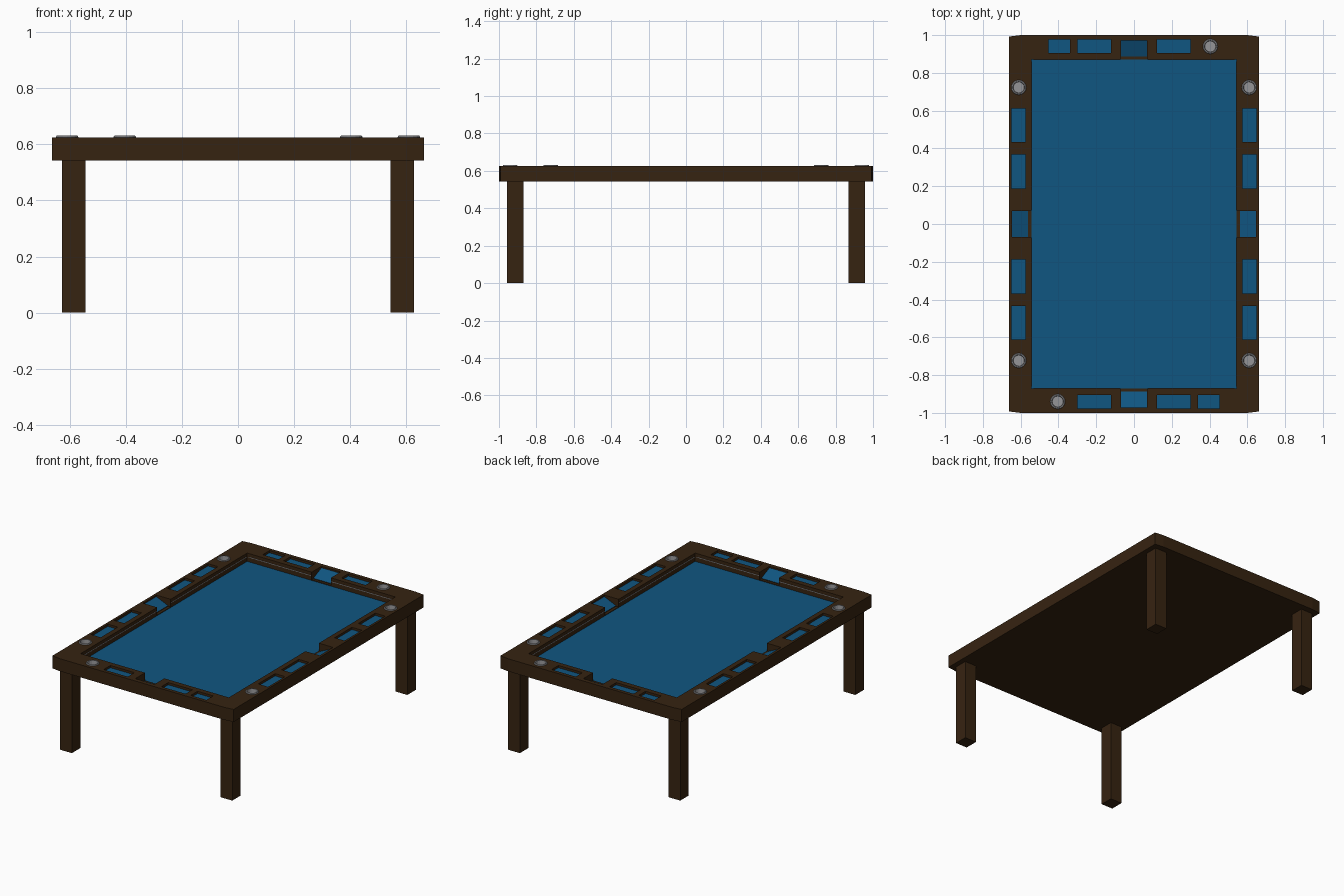
import bpy, bmesh
from math import pi, cos, sin
from mathutils import Matrix, Vector

if "Cube" in bpy.data.objects:
    bpy.data.objects.remove(bpy.data.objects["Cube"])

TOP, BOTTOM, FELT_Z = 0.625, 0.542, 0.57
FIELD_X, FIELD_Y = 0.542, 0.87


def material(name, colour):
    m = bpy.data.materials.new(name)
    m.use_nodes = True
    m.diffuse_color = (*colour, 1)
    m.node_tree.nodes["Principled BSDF"].inputs["Base Color"].default_value = (*colour, 1)
    return m


wood = material("dark wood", (0.037, 0.017, 0.0055))
felt = material("blue felt", (0.005, 0.092, 0.22))
metal = material("grey metal", (0.30, 0.30, 0.31))


def add_box(bm, x0, x1, y0, y1, z0, z1):
    centre = Vector((x0 + x1, y0 + y1, z0 + z1)) / 2
    size = Matrix.Diagonal((x1 - x0, y1 - y0, z1 - z0, 1))
    bmesh.ops.create_cube(bm, size=1, matrix=Matrix.Translation(centre) @ size)


def add_prism(bm, points, direction):
    face = bm.faces.new([bm.verts.new(p) for p in points])
    grown = bmesh.ops.extrude_face_region(bm, geom=[face])["geom"]
    moved = [v for v in grown if isinstance(v, bmesh.types.BMVert)]
    bmesh.ops.translate(bm, verts=moved, vec=direction)


def finish(bm, name, *mats):
    bmesh.ops.recalc_face_normals(bm, faces=bm.faces)
    mesh = bpy.data.meshes.new(name)
    bm.to_mesh(mesh)
    bm.free()
    obj = bpy.data.objects.new(name, mesh)
    bpy.context.collection.objects.link(obj)
    for m in mats:
        mesh.materials.append(m)
    return obj


# Table slab, with slightly tapered corners
bm = bmesh.new()
quarter = [(0.663, 0.992), (0.6, 1.0)]
outline = quarter + [(-x, y) for x, y in reversed(quarter)]
outline += [(-x, -y) for x, y in outline]
add_prism(bm, [(x, y, BOTTOM) for x, y in outline], (0, 0, TOP - BOTTOM))
table = finish(bm, "table_top", wood, felt)

# Cup positions: two on each long side, one on each short side
cups = [(sx * 0.61, sy * 0.723) for sx in (-1, 1) for sy in (-1, 1)]
cups += [(0.404, 0.94), (-0.404, -0.94)]

# Recessed playing field, chip trays and cup holes
bm = bmesh.new()
add_box(bm, -FIELD_X, FIELD_X, -FIELD_Y, FIELD_Y, FELT_Z, 0.7)
TRAY_Z = TOP - 0.015
for s in (-1, 1):
    for a, b in ((0.187, 0.368), (0.434, 0.612)):
        for t in (-1, 1):
            ys = sorted((t * a, t * b))
            xs = sorted((s * 0.575, s * 0.648))
            add_box(bm, *xs, *ys, TRAY_Z, 0.7)
    for a, b in ((-0.453, -0.338), (-0.3, -0.123), (0.123, 0.3)):
        xs = sorted((s * a, s * b))
        ys = sorted((s * 0.905, s * 0.976))
        add_box(bm, *xs, *ys, TRAY_Z, 0.7)
for x, y in cups:
    bmesh.ops.create_cone(bm, cap_ends=True, segments=16, radius1=0.037, radius2=0.037,
                          depth=0.1, matrix=Matrix.Translation((x, y, 0.648)))
recess_cutter = finish(bm, "recess_cutter")

# Sloped slots through the middle of each rail
bm = bmesh.new()
slope = [(0, 0.7), (0, 0.615), (-0.085, 0.578), (-0.085, 0.574), (-0.13, 0.574), (-0.13, 0.7)]
for i, reach in enumerate((0.646, 0.972, 0.646, 0.972)):
    turn = Matrix.Rotation(i * pi / 2, 3, "Z")
    points = [turn @ Vector((reach + r, -0.07, z)) for r, z in slope]
    add_prism(bm, points, turn @ Vector((0, 0.14, 0)))
slot_cutter = finish(bm, "slot_cutter")

# Cut the slab
bpy.context.view_layer.objects.active = table
for cutter in (recess_cutter, slot_cutter):
    cutter.hide_render = True
    mod = table.modifiers.new("cut", "BOOLEAN")
    mod.operation = "DIFFERENCE"
    mod.solver = "EXACT"
    mod.object = cutter
    bpy.ops.object.modifier_apply(modifier=mod.name)
    bpy.data.objects.remove(cutter)

# Felt on every sunken upward face, except the slot thresholds
for p in table.data.polygons:
    sunken = p.normal.z > 0.5 and p.center.z < TOP - 0.005
    threshold = abs(p.center.z - 0.574) < 0.001
    p.material_index = 1 if sunken and not threshold else 0

# Legs
for sx, side in ((1, "left"), (-1, "right")):
    for sy, end in ((-1, "front"), (1, "back")):
        bm = bmesh.new()
        xs = sorted((sx * 0.544, sx * 0.629))
        ys = sorted((sy * 0.87, sy * 0.958))
        add_box(bm, *xs, *ys, 0, BOTTOM + 0.005)
        finish(bm, f"{end}_{side}_leg", wood)

# Cup holders, turned from a profile
profile = [(0.029, 0.602), (0.031, 0.631), (0.037, 0.631), (0.04, 0.627), (0.04, 0.622)]
for n, (x, y) in enumerate(cups):
    bm = bmesh.new()
    rings = [[bm.verts.new((x + r * cos(k * pi / 8), y + r * sin(k * pi / 8), z))
              for k in range(16)] for r, z in profile]
    bm.faces.new(rings[0])
    for low, high in zip(rings, rings[1:]):
        for k in range(16):
            j = (k + 1) % 16
            bm.faces.new((low[k], low[j], high[j], high[k]))
    cup = finish(bm, f"cup_holder_{n + 1}", metal)
    if cup.data.polygons[0].normal.z < 0:
        cup.data.flip_normals()

# Thin metal inlay around the inner rail wall, broken at the slots
bm = bmesh.new()
for s in (-1, 1):
    for t in (-1, 1):
        xs = sorted((s * (FIELD_X - 0.002), s * (FIELD_X + 0.002)))
        ys = sorted((t * 0.075, t * (FIELD_Y - 0.01)))
        add_box(bm, *xs, *ys, 0.599, 0.603)
        xs = sorted((s * 0.075, s * (FIELD_X - 0.01)))
        ys = sorted((t * (FIELD_Y - 0.002), t * (FIELD_Y + 0.002)))
        add_box(bm, *xs, *ys, 0.599, 0.603)
finish(bm, "rail_inlay", metal)
